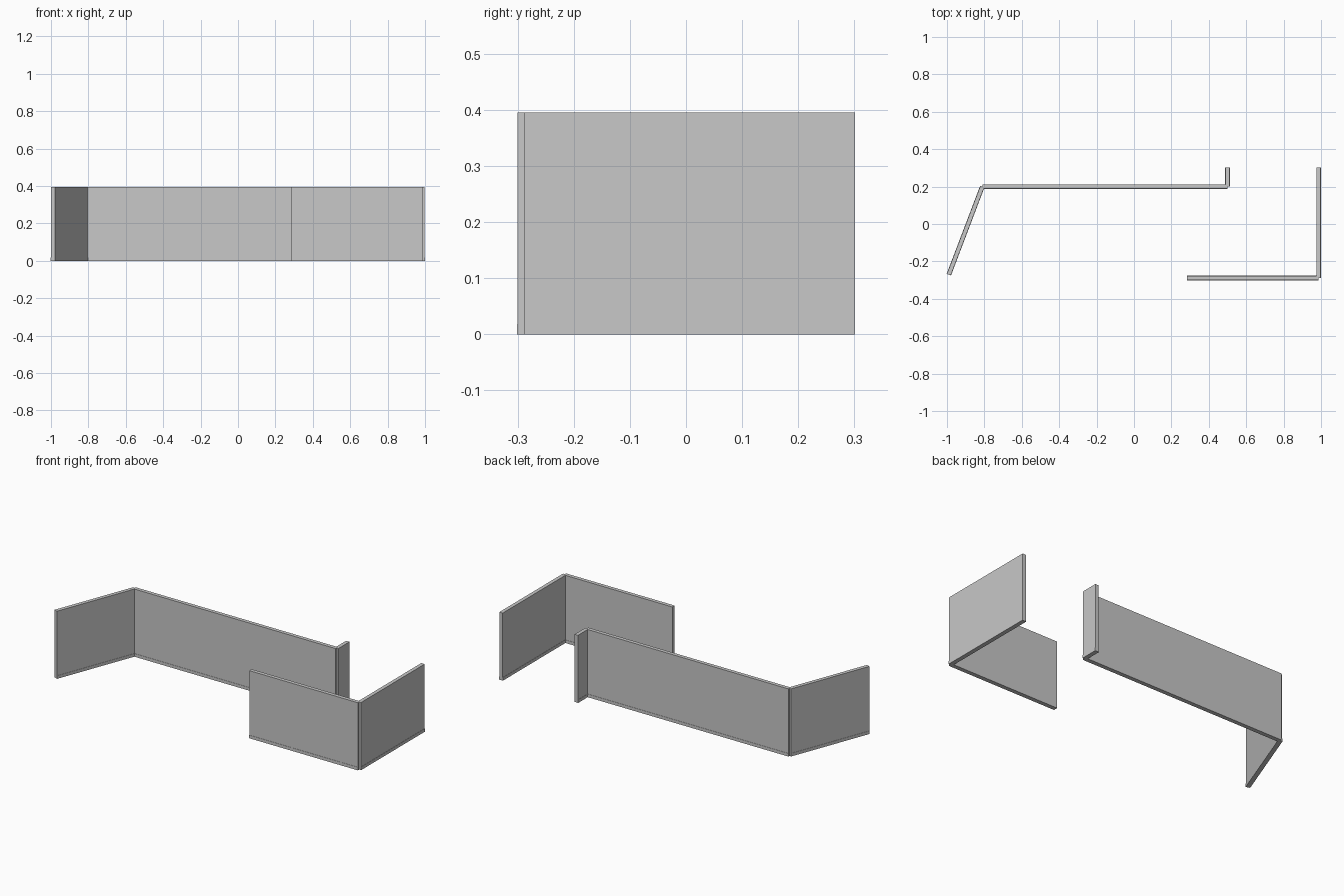
import bpy
import math

if "Cube" in bpy.data.objects:
    bpy.data.objects.remove(bpy.data.objects["Cube"])

HEIGHT = 0.395      # wall height
THICK = 0.022       # wall thickness
SKIRT_H = 0.018     # skirting height
SKIRT_OUT = 0.0015  # skirting projection on each side

grey = bpy.data.materials.new("light_grey")
grey.diffuse_color = (0.58, 0.58, 0.58, 1)
grey.use_nodes = True
grey.node_tree.nodes["Principled BSDF"].inputs["Base Color"].default_value = grey.diffuse_color


def slab(name, start, end, thick, z0, z1):
    """Upright box along a floor-plan centreline."""
    dx, dy = end[0] - start[0], end[1] - start[1]
    bpy.ops.mesh.primitive_cube_add(
        size=1,
        location=((start[0] + end[0]) / 2, (start[1] + end[1]) / 2, (z0 + z1) / 2),
        rotation=(0, 0, math.atan2(dy, dx)))
    ob = bpy.context.object
    ob.name = name
    ob.scale = (math.hypot(dx, dy), thick, z1 - z0)
    bpy.ops.object.transform_apply(location=False, rotation=False, scale=True)
    ob.data.materials.append(grey)


# Floor plan: centreline of each straight wall
walls = {
    "slanted_wall": ((-0.99, -0.271), (-0.811, 0.2)),
    "long_back_wall": ((-0.811, 0.2), (0.5, 0.2)),
    "short_return_wall": ((0.5, 0.2), (0.5, 0.301)),
    "front_wall": ((0.283, -0.289), (0.987, -0.289)),
    "right_wall": ((0.987, -0.289), (0.987, 0.301)),
}

# Each wall stands on a slightly wider skirting
for name, (a, b) in walls.items():
    slab(name, a, b, THICK, SKIRT_H, HEIGHT)
    slab(name + "_skirting", a, b, THICK + 2 * SKIRT_OUT, 0, SKIRT_H)
